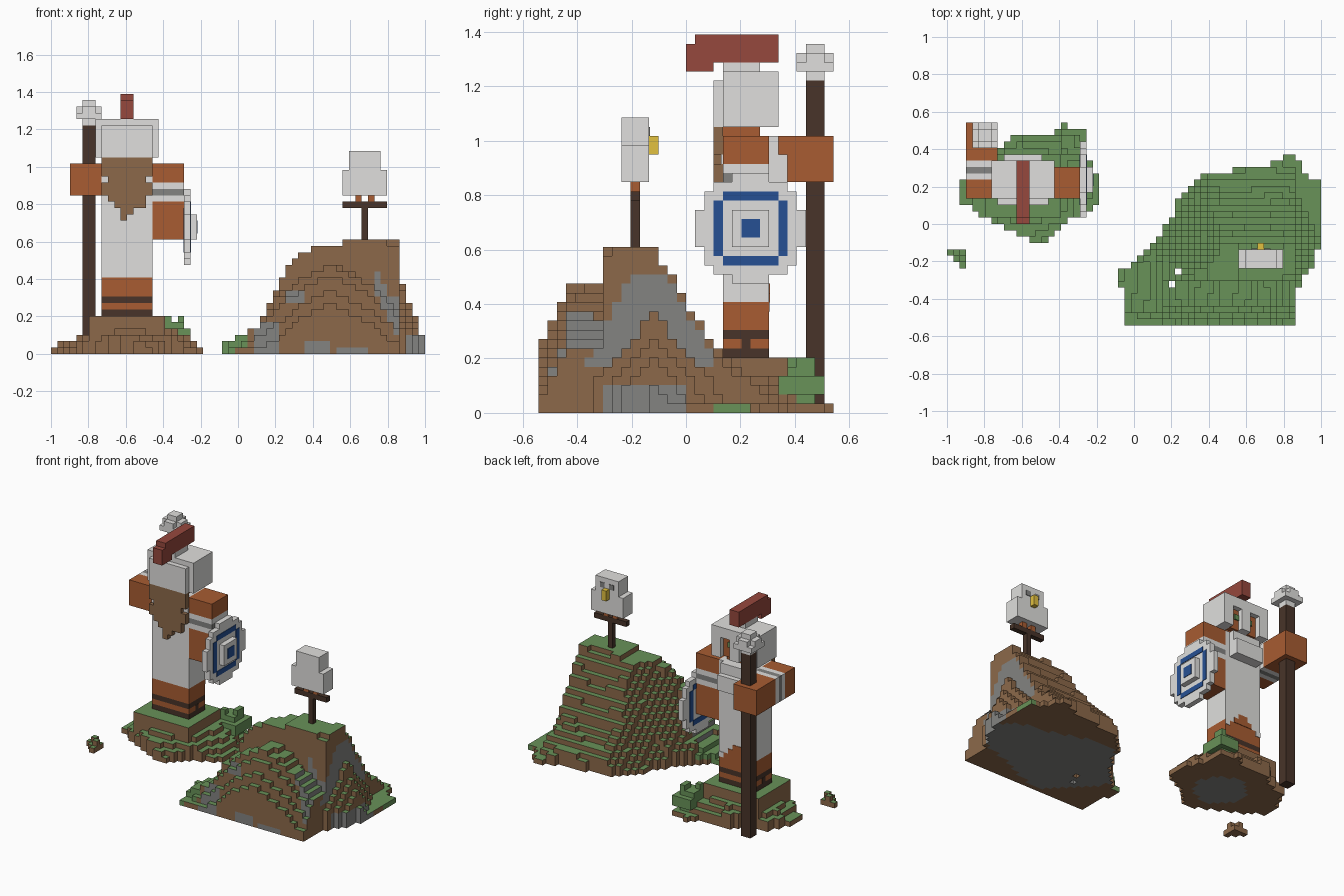
import bpy, bmesh, math
from mathutils import Vector

if "Cube" in bpy.data.objects:
    bpy.data.objects.remove(bpy.data.objects["Cube"])

V = 2 / 59                       # block size
ORIGIN = Vector((-1, -16 * V, 0))


def material(name, rgb):
    lin = [((c / 255 + 0.055) / 1.055) ** 2.4 for c in rgb]
    m = bpy.data.materials.new(name)
    m.use_nodes = True
    m.diffuse_color = (*lin, 1)
    m.node_tree.nodes["Principled BSDF"].inputs["Base Color"].default_value = (*lin, 1)
    return m


WHITE = material("white", (224, 223, 221))
LEATHER = material("leather", (168, 92, 50))
EARTH = material("earth", (140, 105, 74))
GRASS = material("grass", (104, 146, 88))
DARK = material("dark_wood", (72, 52, 41))
STONE = material("stone", (131, 131, 129))
BLUE = material("blue", (38, 80, 148))
RED = material("red", (150, 72, 61))
YELLOW = material("yellow", (226, 193, 64))


def finish(name, bm, mats):
    me = bpy.data.meshes.new(name)
    bm.to_mesh(me)
    bm.free()
    for m in mats:
        me.materials.append(m)
    ob = bpy.data.objects.new(name, me)
    bpy.context.collection.objects.link(ob)


def blocks(name, mat, *boxes):
    """Boxes given in block counts as x0, x1, y0, y1, z0, z1."""
    bm = bmesh.new()
    for b in boxes:
        lo, hi = Vector(b[0::2]), Vector(b[1::2])
        for v in bmesh.ops.create_cube(bm, size=1)["verts"]:
            mid = (lo + hi) / 2
            v.co = ORIGIN + V * (mid + v.co * (hi - lo))
    finish(name, bm, [mat])


def terrain(name, cells, rule):
    """Mesh the open faces of a set of unit blocks; rule picks the colour."""
    bm = bmesh.new()
    verts = {}

    def vert(p):
        if p not in verts:
            verts[p] = bm.verts.new(ORIGIN + V * Vector(p))
        return verts[p]

    for c in sorted(cells):
        for axis in range(3):
            for side in (0, 1):
                near = list(c)
                near[axis] += 2 * side - 1
                if tuple(near) in cells:
                    continue
                u, w = (axis + 1) % 3, (axis + 2) % 3
                ring = []
                for du, dw in ((0, 0), (1, 0), (1, 1), (0, 1)):
                    p = list(c)
                    p[axis] += side
                    p[u] += du
                    p[w] += dw
                    ring.append(vert(tuple(p)))
                f = bm.faces.new(ring if side else ring[::-1])
                f.normal_update()
                f.material_index = rule(f.calc_center_median(), f.normal)
    finish(name, bm, [EARTH, GRASS, STONE])


def inside(outline, x, y):
    hit = False
    for (ax, ay), (bx, by) in zip(outline, outline[1:] + outline[:1]):
        if (ay > y) != (by > y) and x < ax + (y - ay) * (bx - ax) / (by - ay):
            hit = not hit
    return hit


def columns(outline, height, i0, i1):
    cells = set()
    for i in range(i0, i1):
        for j in range(32):
            p = ORIGIN + V * Vector((i + 0.5, j + 0.5, 0))
            if inside(outline, p.x, p.y):
                top = max(1, round(height(p.x, p.y) / V))
                cells |= {(i, j, k) for k in range(top)}
    return cells


# Hill
HILL = [(-.05, -.55), (-.05, -.34), (-.1, -.34), (-.1, -.27), (-.02, -.22), (.1, -.1),
        (.2, .02), (.24, .15), (.38, .26), (.6, .3), (.7, .3), (.84, .38), (.93, .27),
        (1.01, .2), (1.01, -.02), (.97, -.2), (.9, -.3), (.86, -.37), (.86, -.55)]


def hill_height(x, y):
    if x > .86:                  # low shoulder under the cliff
        h = .4 - 2.3 * (x - .86) - 1.1 * abs(y + .12)
    else:
        rise = .25 + 2.2 * (y + .54)
        h = min(.61 if x > .55 else .58,
                (min(rise, .49) if y < -.3 else rise) - .65 * abs(x - .5),
                max(.61 - 1.6 * (y + .13), .29 - .72 * y),
                max(min(2.1 * (x - .05), .34 + .58 * x), .6 * (x + .09) + .03),
                .05 + 1.6 * ((x + .09) * .56 - (y + .3) * .47) / .73)
    return h + .012 * math.sin(17 * x + 9 * y)


def hill_colour(p, n):
    x, y, z = p
    if n.z > .5:
        return 1
    if n.z < -.5:
        wave = math.sin(9 * x + 2) + math.sin(11 * y)
        return 2 if math.hypot((x - .48) / .44, (y + .17) / .34) + .12 * wave < 1 else 0
    if (x < .05 and z > .03) or x < -.03 or (x > .95 and y > .1):
        return 1
    front = (.08 < x < .21 and z < .17) or (.24 < x < .36 and .26 < z < .34) \
        or (.36 < x < .5 and z < .06) or (.54 < x < .7 and z < .04) \
        or (.72 < x < .86 and abs(z - .42 + 2 * (x - .72)) < .06)
    cliff = .84 < x < .88 and .17 < z < .51 and abs(y + .13) < .04 + .55 * (.55 - z)
    foot = x > .88 and -.3 < y < 0 and z < .1
    return 2 if cliff or foot or (y < -.25 and front) else 0


hill = columns(HILL, hill_height, 26, 59)
hill -= {(i, j, k) for i, j in ((35, 6), (36, 8)) for k in range(20)}
terrain("hill", hill, hill_colour)

# Statue mound with a square plinth
MOUND = [(-.46, -.1), (-.53, -.1), (-.62, -.06), (-.72, -.01), (-.83, .06), (-.94, .12),
         (-.94, .21), (-.9, .28), (-.84, .38), (-.7, .4), (-.66, .49), (-.44, .47),
         (-.39, .55), (-.35, .51), (-.25, .51), (-.25, .34), (-.21, .3), (-.18, .18),
         (-.2, .1), (-.28, .06), (-.38, .0)]


def mound_height(x, y):
    if -.8 < x < -.4 and .03 < y < .38:
        return 6 * V
    d = math.hypot((x + .56) / .38, (y - .21) / .34)
    d += .04 * math.sin(23 * x + 17 * y)
    return min(4, math.ceil((1 - d) * 8)) * V


def mound_colour(p, n):
    if n.z > .5:
        return 1
    return 2 if n.z < -.5 and math.hypot(p.x + .53, p.y - .17) < .16 else 0


terrain("statue_mound", columns(MOUND, mound_height, 0, 25), mound_colour)
clod = {(i, 11, 0) for i in range(3)} | {(1, 10, 0), (2, 10, 0), (2, 9, 0), (1, 11, 1), (2, 10, 1)}
terrain("loose_clod", clod, lambda p, n: 1 if n.z > .5 else 0)
blocks("bush", GRASS, (19, 21, 28, 30, 1, 2), (18, 22, 26, 31, 2, 4), (18, 21, 27, 30, 4, 5),
       (18, 19, 27, 28, 5, 6), (20, 21, 28, 30, 5, 6))

# Body and clothes
blocks("tunic", WHITE, (8, 16, 20, 25, 12, 30))
blocks("tunic_corners", WHITE, (8, 9, 25, 25.1, 11, 12), (15, 16, 25, 25.1, 11, 12))
blocks("skirt", LEATHER, (8, 16, 20, 25, 9, 12), (8, 16, 20, 25, 7, 8))
blocks("skirt_point", LEATHER, (10, 14, 25, 25.1, 12, 13), (11, 13, 25, 25.1, 13, 14))
blocks("boot_bands", DARK, (8, 16, 20, 25, 6, 7), (8, 16, 20, 25, 8, 9),
       (16, 16.05, 22, 23, 7, 8), (7.95, 8, 22, 23, 7, 8))
blocks("neck", LEATHER, (9, 15, 20, 24, 30, 31))
blocks("beard", WHITE, (9, 15, 25, 26, 25, 30), (9, 15, 26, 27, 25, 28))

# Ragged cape on the back, with small side notches
cape = []
for n, low in enumerate((25, 24, 23, 21, 22, 23, 23, 25)):
    i = 8 + n
    if n in (0, 7):
        cape += [(i, i + 1, 19, 20, low, 27), (i, i + 1, 19, 20, 28, 31)]
    else:
        cape.append((i, i + 1, 19, 20, low, 31))
blocks("cape", EARTH, *cape)
blocks("cape_clasps", WHITE, (8, 9, 19.8, 20, 27, 28), (15, 16, 19.8, 20, 27, 28))

# Helmet, face and crest
blocks("helmet", WHITE, (7, 17, 20, 24, 31, 37), (8, 16, 19, 20, 31, 36),
       (7, 17, 24, 26, 35, 37), (7, 9, 24, 26, 31, 35), (15, 17, 24, 26, 31, 35),
       (11, 13, 24, 26, 31, 35), (11, 13, 20, 24, 37, 38))
blocks("face", LEATHER, (9, 11, 24, 25, 31, 35), (13, 15, 24, 25, 31, 35))
blocks("eyes", GRASS, (10, 11, 25, 25.2, 33, 34), (13, 14, 25, 25.2, 33, 34))
blocks("crest", RED, (11, 13, 19, 26, 38, 41), (11, 13, 17, 19, 37, 41), (11, 13, 16, 17, 37, 40))

# Right arm reaching forward to the staff
blocks("right_sleeve", LEATHER, (3, 8, 20, 23, 25, 30))
blocks("right_cuff", WHITE, (3, 8, 23, 24, 25, 30), (3, 8, 25, 26, 25, 30))
blocks("right_band", STONE, (3, 8, 24, 25, 25, 30))
blocks("right_hand", LEATHER, (3, 8, 26, 32, 25, 30))

# Left arm hanging down behind the shield
blocks("left_sleeve", LEATHER, (16, 21, 20, 25, 27, 30))
blocks("left_cuff", WHITE, (16, 21, 20, 25, 26, 27), (16, 21, 20, 25, 24, 25))
blocks("left_band", STONE, (16, 21, 20, 25, 25, 26))
blocks("left_hand", LEATHER, (16, 21, 20, 25, 18, 24))

# Shield, with the ring showing on both sides
half = [2, 4, 5, 5, 6, 6]
blocks("shield", WHITE, *[(21, 22, 23 - w, 23 + w, 14 + n, 15 + n)
                          for n, w in enumerate(half + half[::-1])])
for side, x in (("outer", 22), ("inner", 20.9)):
    a, b = x, x + .1
    blocks("shield_ring_" + side, BLUE, (a, b, 20, 26, 16, 17), (a, b, 20, 26, 23, 24),
           (a, b, 19, 20, 17, 23), (a, b, 26, 27, 17, 23))
blocks("shield_boss", WHITE, (22, 23, 21, 25, 18, 22))
blocks("shield_centre", BLUE, (23, 23.1, 22, 24, 19, 21))

# Staff
blocks("staff", DARK, (5, 7, 29, 31, 0, 36))
blocks("staff_head", WHITE, (5, 7, 29, 31, 36, 40), (4, 8, 28, 32, 37, 38),
       (4, 8, 29, 31, 38, 39), (5, 7, 28, 32, 38, 39))

# Owl on its perch
blocks("perch", DARK, (49, 50, 10, 11, 15, 23), (46, 53, 10, 11, 23, 24))
blocks("owl_feet", LEATHER, (48, 49, 10, 11, 24, 25), (50, 51, 10, 11, 24, 25))
blocks("owl", WHITE, (46, 53, 9, 12, 25, 29), (47, 52, 9, 12, 29, 32))
blocks("owl_beak", YELLOW, (49, 50, 12, 13, 28, 30))
blocks("owl_eyes", STONE, (48, 49, 12, 12.1, 30, 31), (50, 51, 12, 12.1, 30, 31))
